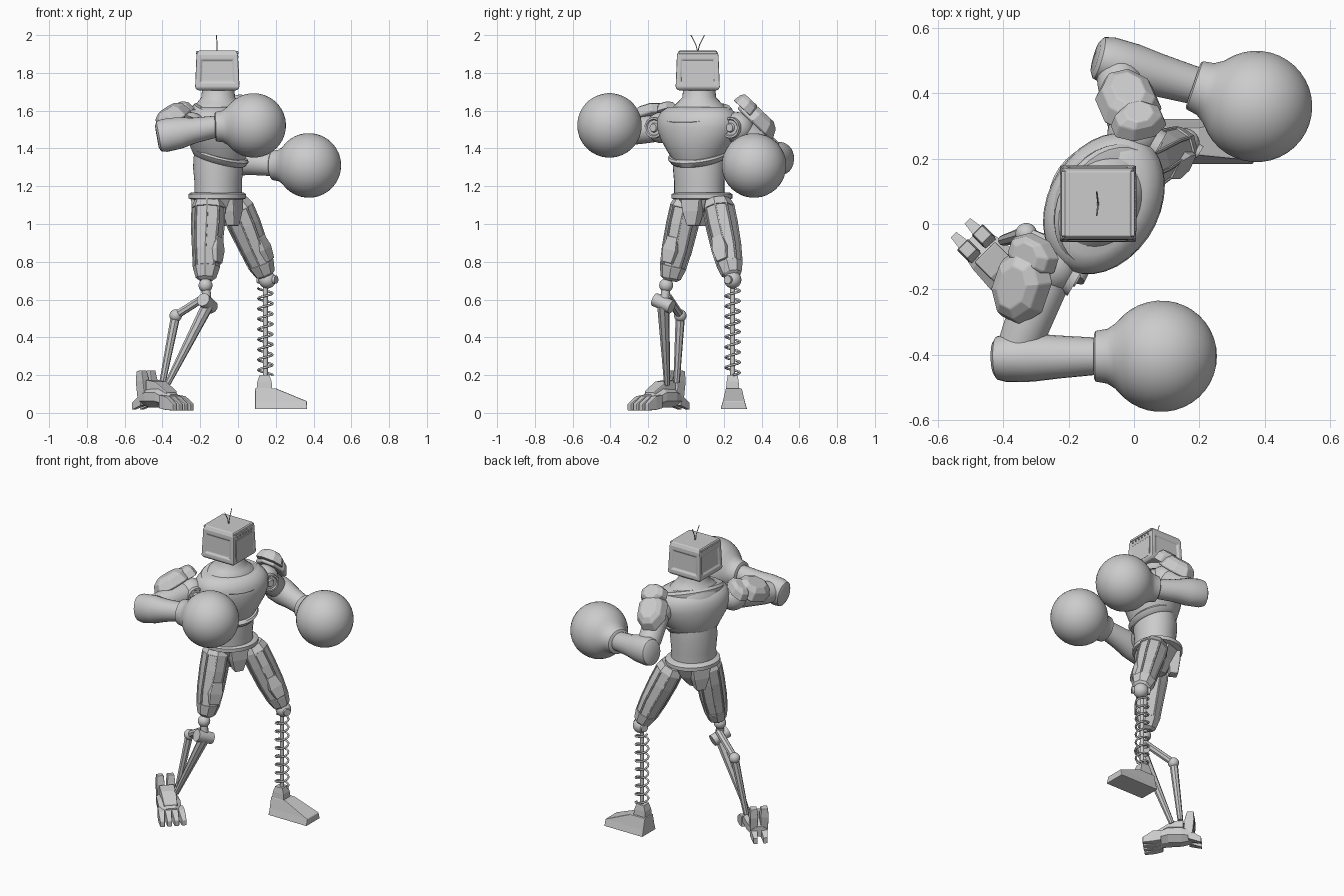
import bpy, bmesh, math
from mathutils import Vector

if "Cube" in bpy.data.objects:
    bpy.data.objects.remove(bpy.data.objects["Cube"])

GREY = (0.6, 0.6, 0.6, 1)
mat = bpy.data.materials.new("plain grey")
mat.use_nodes = True
mat.diffuse_color = GREY
mat.node_tree.nodes["Principled BSDF"].inputs["Base Color"].default_value = GREY

UP = Vector((0, 0, 1))
SIDE = Vector((0.5, 0.866, 0))       # shoulder line
FWD = Vector((0.866, -0.5, 0))       # way the chest points
BODY = Vector((-0.105, 0.07, 0))


def finish(ob, smooth):
    ob.data.materials.append(mat)
    if smooth:
        bpy.ops.object.select_all(action='DESELECT')
        ob.select_set(True)
        bpy.context.view_layer.objects.active = ob
        bpy.ops.object.shade_smooth_by_angle(angle=math.radians(40))
    return ob


def loft(name, rings, origin=(0, 0, 0), axis=UP, hint=(1, 0, 0), sides=32,
         smooth=True, panel=None, bevel=0):
    """Stack rings (t, rx, ry, dx, dy) along an axis; four sides give boxes.
    panel = (margin, depth, smallest face) sinks one long panel per side."""
    z = Vector(axis).normalized()
    x = Vector(hint)
    x = (x - z * x.dot(z)).normalized()
    y = z.cross(x)
    box = sides == 4
    phase, k = (math.pi / 4, math.sqrt(2)) if box else (math.pi / sides, 1)
    bm = bmesh.new()
    loops = []
    for ring in rings:
        t, rx, ry, dx, dy = (tuple(ring) + (0, 0))[:5]
        loop = []
        for i in range(sides):
            a = phase + 2 * math.pi * i / sides
            p = z * t + x * (dx + k * rx * math.cos(a)) + y * (dy + k * ry * math.sin(a))
            loop.append(bm.verts.new(Vector(origin) + p))
        loops.append(loop)
    strips = [[] for i in range(sides)]
    for low, high in zip(loops, loops[1:]):
        for i in range(sides):
            j = (i + 1) % sides
            strips[i].append(bm.faces.new((low[i], low[j], high[j], high[i])))
    bm.faces.new(loops[0][::-1])
    bm.faces.new(loops[-1])
    bm.normal_update()
    if panel:
        for strip in strips:
            big = [f for f in strip if f.calc_area() > panel[2]]
            bmesh.ops.inset_region(bm, faces=big, thickness=panel[0], use_even_offset=True)
            bmesh.ops.inset_region(bm, faces=big, thickness=panel[0] / 3, depth=panel[1],
                                   use_even_offset=True)
    me = bpy.data.meshes.new(name)
    bm.to_mesh(me)
    bm.free()
    ob = bpy.data.objects.new(name, me)
    bpy.context.collection.objects.link(ob)
    if bevel:
        mod = ob.modifiers.new("bevel", 'BEVEL')
        mod.width, mod.segments = bevel, 2
    return finish(ob, smooth)


def link(name, a, b, ra, rb, hint=(0.3, 1, 0.1), **kw):
    a, b = Vector(a), Vector(b)
    return loft(name, [(0, ra, ra), ((b - a).length, rb, rb)], a, b - a, hint, **kw)


def ball(name, at, r, n=16):
    rings = [(-r * math.cos(math.pi * i / n), r * math.sin(math.pi * i / n) + 1e-4,
              r * math.sin(math.pi * i / n) + 1e-4) for i in range(n + 1)]
    return loft(name, rings, at)


def tube(name, points, r):
    cu = bpy.data.curves.new(name, 'CURVE')
    cu.dimensions, cu.bevel_depth, cu.bevel_resolution = '3D', r, 2
    sp = cu.splines.new('POLY')
    sp.points.add(len(points) - 1)
    for p, co in zip(sp.points, points):
        p.co = (*co, 1)
    ob = bpy.data.objects.new(name, cu)
    bpy.context.collection.objects.link(ob)
    return finish(ob, False)


# Torso, from neck to belt
TILT = UP + FWD * 0.3
CHEST = BODY + FWD * .015
loft("neck", [(1.56, .185, .14), (1.61, .155, .13), (1.645, .115, .108), (1.67, .09, .09),
              (1.72, .084, .084)], BODY, hint=SIDE)
loft("chest", [(1.34, .135, .125), (1.39, .17, .148), (1.45, .208, .165), (1.51, .23, .17),
               (1.56, .23, .166), (1.595, .208, .145), (1.62, .17, .11)], CHEST, hint=SIDE)
loft("collar", [(-.03, .195, .155, 0, -.018), (0, .203, .16, 0, -.018),
                (.016, .195, .15, 0, -.018), (.02, .17, .125, 0, -.018)],
     CHEST + UP * 1.59, TILT, SIDE)
loft("chest_rim", [(-.02, .138, .132), (-.015, .148, .142), (.01, .165, .152), (.02, .16, .14)],
     BODY + FWD * .01 + UP * 1.355, TILT, SIDE)
loft("abdomen", [(1.13, .137, .122), (1.22, .136, .122), (1.3, .143, .13), (1.37, .14, .125)],
     BODY, hint=SIDE)
HIP = Vector((-0.11, 0.085, 0))
loft("belt", [(1.13, .145, .135), (1.135, .165, .148), (1.158, .165, .148), (1.168, .145, .135)],
     HIP, hint=SIDE)
loft("pelvis", [(.99, .035, .05), (1.06, .1, .09), (1.135, .14, .125)], HIP, hint=SIDE,
     sides=8, smooth=False)
for name, s in (("front_hip_plate", 1), ("back_hip_plate", -1)):
    loft(name, [(.99, .028, .025), (1.07, .05, .035), (1.135, .058, .035)],
         HIP + FWD * s * .095, hint=SIDE, sides=4, smooth=False, bevel=.008)

# Box head with recessed panels, screen and aerials
HEAD = Vector((-0.11, 0.062, 0))
loft("head", [(1.708, .105, .105), (1.722, .117, .117), (1.895, .11, .11), (1.918, .1, .1)],
     HEAD, sides=4, smooth=False, panel=(.024, -.008, .02), bevel=.005)
loft("head_top_rim", [(1.9, .113, .1), (1.915, .113, .1)], HEAD, sides=4, smooth=False, bevel=.004)
loft("screen", [(0, .085, .065), (.008, .085, .065)], HEAD + Vector((.107, 0, 1.797)),
     (1, 0, .04), (0, 1, 0), sides=4, smooth=False)
for i in range(6):
    loft("rivet", [(0, .004, .003), (.01, .004, .003)],
         HEAD + Vector((.106, -.07 + .028 * i, 1.885)), (1, 0, 0), (0, 1, 0), sides=4, smooth=False)
for s in (-1, 1):
    tube("aerial", [HEAD + Vector(p) for p in ((0, 0, 1.91), (-.001, s * .01, 1.95),
                                               (-.004, s * .036, 2.0))], .0025)


# Arms with round gloves
def glove(name, centre, cuff, r=.171):
    d = Vector(centre) - Vector(cuff)
    rings = [(-.205, .07, .07), (-.2, .078, .078), (-.165, .084, .084), (-.14, .1, .1)]
    for i in range(15):
        a = math.radians(48 + 131.9 * i / 14)
        rings.append((-r * math.cos(a), r * math.sin(a), r * math.sin(a)))
    loft(name, rings, centre, d, UP, sides=40)


ARMS = {
    "right": dict(shoulder=(-.25, -.13, 1.51), elbow=(-.37, -.41, 1.472),
                  cuff=(-.12, -.405, 1.515), fist=(.083, -.405, 1.522),
                  pad=(-.33, -.165, 1.555), normal=(-.5, -.1, .86), long=(-.4, -.9, -.1)),
    "left": dict(shoulder=(.0, .275, 1.51), elbow=(-.06, .495, 1.345), cuff=(.2, .42, 1.31),
                 fist=(.375, .36, 1.31), pad=(-.01, .35, 1.55),
                 normal=(0, .68, .73), long=(-.3, .7, -.65)),
}
for side, a in ARMS.items():
    sh, el, cuff = (Vector(a[k]) for k in ("shoulder", "elbow", "cuff"))
    ball(side + "_shoulder_ball", sh, .082)
    loft(side + "_shoulder_disc", [(0, .055, .055), (.085, .055, .055), (.085, .045, .045),
                                   (.078, .04, .04), (.078, .025, .025), (.09, .02, .02)],
         sh, FWD, UP, sides=24)
    arm = el - sh
    loft(side + "_upper_arm", [(0, .06, .06), (.06, .072, .072), (arm.length * .7, .07, .07),
                               (arm.length, .06, .06)], sh, arm, UP, sides=20)
    fore = cuff - el
    loft(side + "_forearm", [(-.06, .05, .06), (-.05, .066, .08), (-.02, .074, .088),
                             (.06, .074, .084), (.14, .066, .068), (fore.length + .02, .056, .056)],
         el, fore, SIDE, sides=24)
    glove(side + "_glove", a["fist"], cuff)
    # Faceted shoulder plates, large outer one and small inner one
    n, lg, at = Vector(a["normal"]), Vector(a["long"]), Vector(a["pad"])
    loft(side + "_shoulder_plate", [(-.01, .122, .09), (0, .13, .1), (.05, .105, .08),
                                    (.072, .07, .05)], at + lg * .025, n, lg, sides=8,
         smooth=False, bevel=.004)
    loft(side + "_shoulder_inner_plate", [(.01, .065, .09), (.055, .058, .075), (.075, .045, .045)],
         at - lg * .08, n, lg, sides=8, smooth=False, bevel=.004)

# Thighs, faceted with long recessed panels
THIGH = [(0, .075, .07), (.04, .092, .085), (.14, .092, .086), (.27, .08, .082),
         (.37, .073, .07), (.425, .055, .055), (.44, .035, .035)]
for side, top, low in (("right", (-.155, .01, 1.13), (-.17, -.085, .7)),
                       ("left", (-.02, .165, 1.12), (.15, .245, .72))):
    d = Vector(low) - Vector(top)
    loft(side + "_thigh", THIGH, top, d, FWD, sides=8, smooth=False, panel=(.006, -.005, .003))
    mid = Vector(top) + d * .62 + FWD * .066
    loft(side + "_thigh_guard", [(-.07, .03, .015), (.0, .042, .02), (.07, .03, .015)],
         mid, d, SIDE, sides=4, smooth=False, bevel=.005)

# Left lower leg: knee ball, spring on a rod, wedge foot
KNEE = Vector((.155, .247, .705))
ball("left_knee", KNEE, .046)
link("left_knee_pin", KNEE - FWD * .055, KNEE + FWD * .055, .022, .022, hint=UP, sides=12)
link("left_shin_rod", (.145, .247, .19), (.145, .247, .68), .013, .013, sides=12)
TURNS, STEPS = 8.5, 16
tube("left_spring", [(.145 + .038 * math.cos(2 * math.pi * i / STEPS),
                      .247 + .038 * math.sin(2 * math.pi * i / STEPS),
                      .2 + .46 * i / (TURNS * STEPS)) for i in range(int(TURNS * STEPS) + 1)], .006)
loft("left_ankle", [(.12, .042, .036), (.165, .038, .032), (.2, .026, .026)], (.14, .247, 0),
     sides=4, smooth=False)
loft("left_foot", [(.02, .138, .07), (.062, .137, .058), (.13, .055, .042, -.083, 0)],
     (.228, .253, 0), sides=4, smooth=False, bevel=.004)

# Right lower leg: pivots and two slanted struts
ball("right_knee", (-.172, -.105, .675), .037)
link("right_knee_post", (-.172, -.105, .68), (-.162, -.115, .57), .024, .024, sides=12)
link("right_pivot", (-.185, -.165, .6), (-.14, -.075, .56), .036, .036, sides=20)
hinge, ankle = Vector((-.33, -.03, .515)), Vector((-.4, -.05, .16))
link("right_strut_arm", (-.165, -.1, .62), hinge, .022, .022, sides=8, smooth=False)
ball("right_hinge", hinge, .033)
link("right_rear_strut", hinge, ankle, .025, .017, sides=8, smooth=False)
link("right_front_strut", (-.16, -.12, .57), (-.375, -.1, .15), .033, .016, sides=8, smooth=False)

# Right foot: clawed block with four toes, heel spurs and upright brackets
F, S = Vector((.707, -.707, 0)), Vector((.707, .707, 0))
FOOT = Vector((-.408, -.135, 0))
loft("right_foot", [(-.13, .05, .035, 0, .075), (-.06, .068, .06, 0, .085),
                    (.02, .074, .06, 0, .085), (.1, .07, .04, 0, .06)], FOOT, F, S,
     sides=8, smooth=False)
loft("right_instep", [(-.07, .045, .035, 0, .14), (0, .045, .035, 0, .13), (.08, .04, .025, 0, .09)],
     FOOT, F, S, sides=4, smooth=False, bevel=.005)
for i in range(4):
    s = i - 1.5
    loft("right_toe", [(0, .019, .035, 0, .06), (.05, .019, .036, 0, .052), (.11, .014, .018, 0, .03)],
         FOOT + F * .06 + S * s * .038, F + S * s * .05, S, sides=4, smooth=False, bevel=.004)
for s in (-1, 1):
    loft("right_heel_spur", [(0, .022, .03, 0, .07), (.075, .012, .018, 0, .035)],
         FOOT - F * .1 + S * s * .03, -F, -S, sides=4, smooth=False)
    loft("right_heel_bracket", [(.08, .028, .02), (.17, .028, .024), (.225, .02, .02)],
         FOOT - F * .09 + S * s * .032, UP - F * .1, F, sides=4, smooth=False, bevel=.004)
